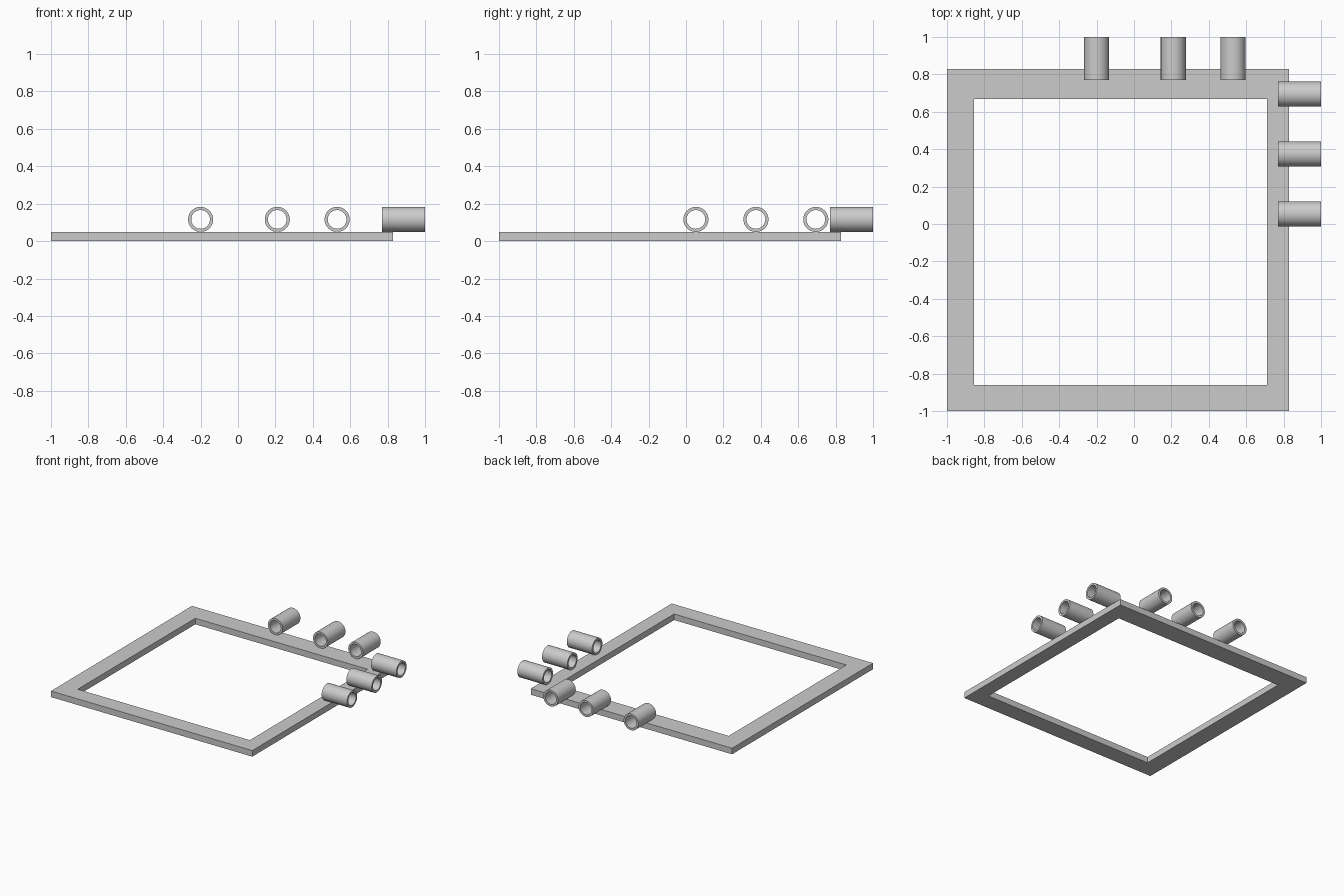
import bpy, bmesh, math
from mathutils import Matrix

if "Cube" in bpy.data.objects:
    bpy.data.objects.remove(bpy.data.objects["Cube"])

grey = bpy.data.materials.new("plain_grey")
grey.diffuse_color = (0.6, 0.6, 0.6, 1)
grey.use_nodes = True
grey.node_tree.nodes["Principled BSDF"].inputs["Base Color"].default_value = grey.diffuse_color


def make_object(name, bm):
    bmesh.ops.recalc_face_normals(bm, faces=bm.faces)
    mesh = bpy.data.meshes.new(name)
    bm.to_mesh(mesh)
    bm.free()
    mesh.materials.append(grey)
    obj = bpy.data.objects.new(name, mesh)
    bpy.context.collection.objects.link(obj)
    return obj


def bridged_ring(name, loops):
    """Closed ring: joins each loop of points to the next, and the last to the first."""
    bm = bmesh.new()
    rings = [[bm.verts.new(p) for p in loop] for loop in loops]
    n = len(rings[0])
    for k, a in enumerate(rings):
        b = rings[(k + 1) % len(rings)]
        for i in range(n):
            j = (i + 1) % n
            bm.faces.new((a[i], a[j], b[j], b[i]))
    return make_object(name, bm)


def rect(x0, x1, y0, y1, z):
    return [(x0, y0, z), (x1, y0, z), (x1, y1, z), (x0, y1, z)]


def circle(r, z, n=48):
    return [(r * math.cos(math.tau * i / n), r * math.sin(math.tau * i / n), z) for i in range(n)]


# Flat square frame with unequal border widths
OUTER = (-1.0, 0.83, -1.0, 0.83)
INNER = (-0.855, 0.71, -0.86, 0.667)
THICK = 0.05
bridged_ring("frame", [rect(*OUTER, 0), rect(*OUTER, THICK),
                       rect(*INNER, THICK), rect(*INNER, 0)])

# Open tubes lying on the frame and overhanging its back and right edges
R_OUT, R_IN, START, END = 0.067, 0.05, 0.77, 1.0
TUBE_Z = THICK + R_OUT - 0.001


def tube(name, matrix):
    obj = bridged_ring(name, [circle(R_OUT, START), circle(R_OUT, END),
                              circle(R_IN, END), circle(R_IN, START)])
    obj.data.transform(matrix)
    bpy.ops.object.select_all(action='DESELECT')
    obj.select_set(True)
    bpy.context.view_layer.objects.active = obj
    bpy.ops.object.shade_smooth_by_angle(angle=math.radians(30))


for i, x in enumerate((-0.20, 0.21, 0.53)):
    tube(f"back_tube_{i + 1}",
         Matrix.Translation((x, 0, TUBE_Z)) @ Matrix.Rotation(-math.pi / 2, 4, 'X'))
for i, y in enumerate((0.053, 0.374, 0.694)):
    tube(f"right_tube_{i + 1}",
         Matrix.Translation((0, y, TUBE_Z)) @ Matrix.Rotation(math.pi / 2, 4, 'Y'))
